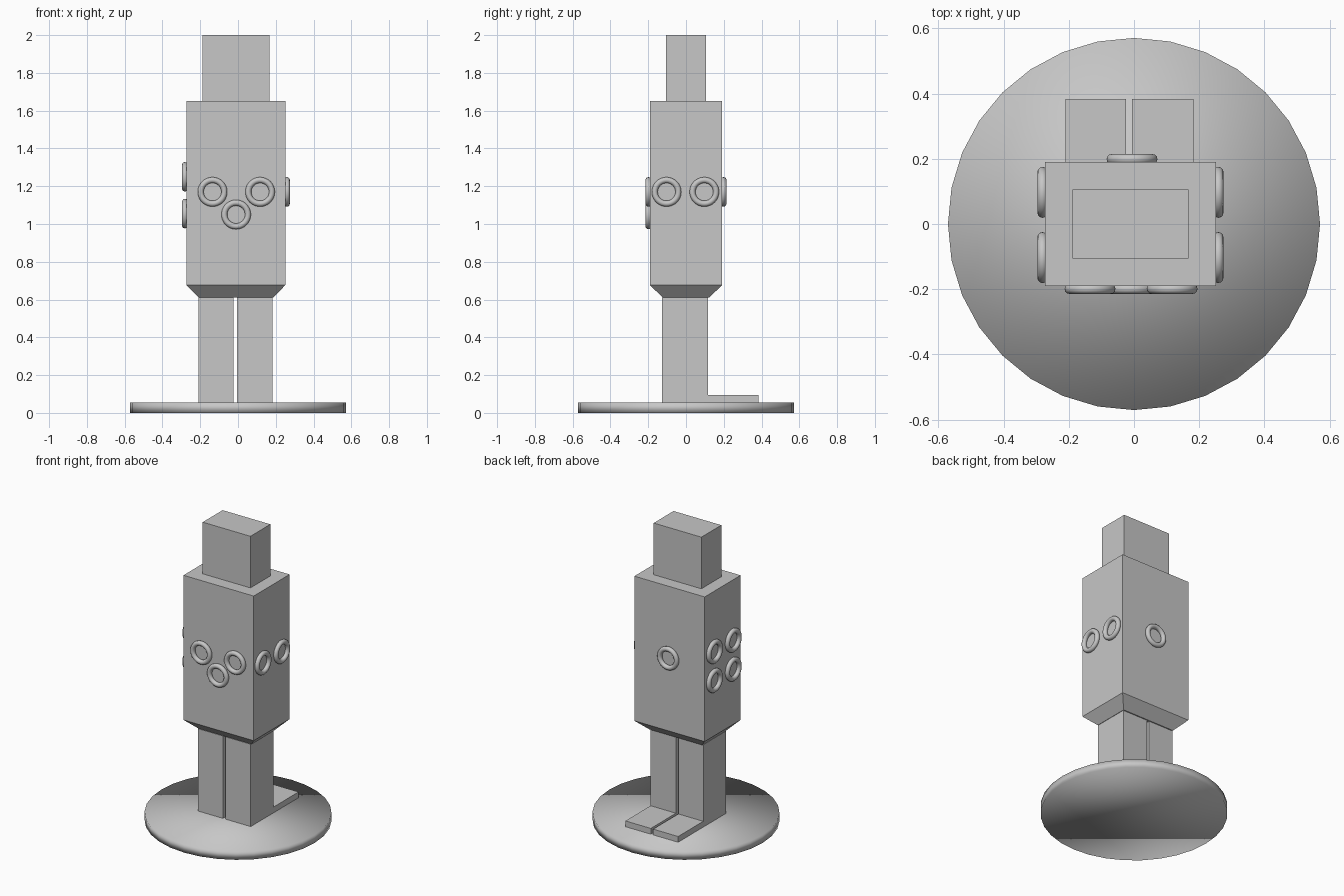
import bpy, bmesh, math

if "Cube" in bpy.data.objects:
    bpy.data.objects.remove(bpy.data.objects["Cube"])

grey = bpy.data.materials.new("plain_grey")
grey.diffuse_color = (0.57, 0.57, 0.57, 1)
grey.use_nodes = True
grey.node_tree.nodes["Principled BSDF"].inputs["Base Color"].default_value = grey.diffuse_color

CX = -0.011  # the figure stands slightly left of the disc centre


def finish(name, bm):
    bmesh.ops.recalc_face_normals(bm, faces=bm.faces)
    me = bpy.data.meshes.new(name)
    bm.to_mesh(me)
    bm.free()
    me.materials.append(grey)
    ob = bpy.data.objects.new(name, me)
    bpy.context.collection.objects.link(ob)
    return ob


def box(name, lo, hi, taper=None):
    """Axis-aligned box; taper = (half x, half y) of the bottom face."""
    bm = bmesh.new()
    bmesh.ops.create_cube(bm, size=1)
    mid = [(a + b) / 2 for a, b in zip(lo, hi)]
    for v in bm.verts:
        bottom = v.co.z < 0
        v.co = [m + c * (b - a) for m, c, a, b in zip(mid, v.co, lo, hi)]
        if taper and bottom:
            v.co.x = mid[0] + math.copysign(taper[0], v.co.x - mid[0])
            v.co.y = mid[1] + math.copysign(taper[1], v.co.y - mid[1])
    return finish(name, bm)


# Round base
bpy.ops.mesh.primitive_cylinder_add(vertices=32, radius=0.571, depth=0.055,
                                    location=(0, 0, 0.0275))
base = bpy.context.object
base.name = "base_disc"
base.data.materials.append(grey)
bpy.ops.object.shade_smooth()

# Legs and feet (toes point to +y)
for side, x0, x1 in (("left", -0.21, -0.024), ("right", -0.006, 0.183)):
    box(side + "_leg", (x0, -0.126, 0.05), (x1, 0.116, 0.61))
    box(side + "_foot", (x0, 0.10, 0.05), (x1, 0.384, 0.094))

# Torso: tapered hips, plus body block whose underside is open onto the hips
HX, HY = 0.262, 0.191
box("hips", (CX - HX, -HY, 0.61), (CX + HX, HY, 0.677), taper=(0.197, 0.123))
box("torso", (CX - HX, -HY, 0.677), (CX + HX, HY, 1.652))

# Head block
box("head", (CX - 0.178, -0.106, 1.652), (CX + 0.178, 0.106, 2.0))


# Rings half sunk into the torso sides
def ring(name, loc, rot):
    bpy.ops.mesh.primitive_torus_add(major_segments=48, minor_segments=12,
                                     major_radius=0.0624, minor_radius=0.0156,
                                     location=loc, rotation=rot)
    ob = bpy.context.object
    ob.name = name
    ob.data.materials.append(grey)
    bpy.ops.object.shade_smooth()


OFF = 0.008
flat_y = (math.pi / 2, 0, 0)
flat_x = (0, math.pi / 2, 0)
for x, z in ((-0.135, 1.17), (0.117, 1.17), (-0.01, 1.05)):
    ring("front_ring", (x, -HY - OFF, z), flat_y)
ring("back_ring", (-0.006, HY + OFF, 1.17), flat_y)
for y in (-0.103, 0.097):
    ring("right_ring", (CX + HX + OFF, y, 1.17), flat_x)
    for z in (1.055, 1.25):
        ring("left_ring", (CX - HX - OFF, y, z), flat_x)
